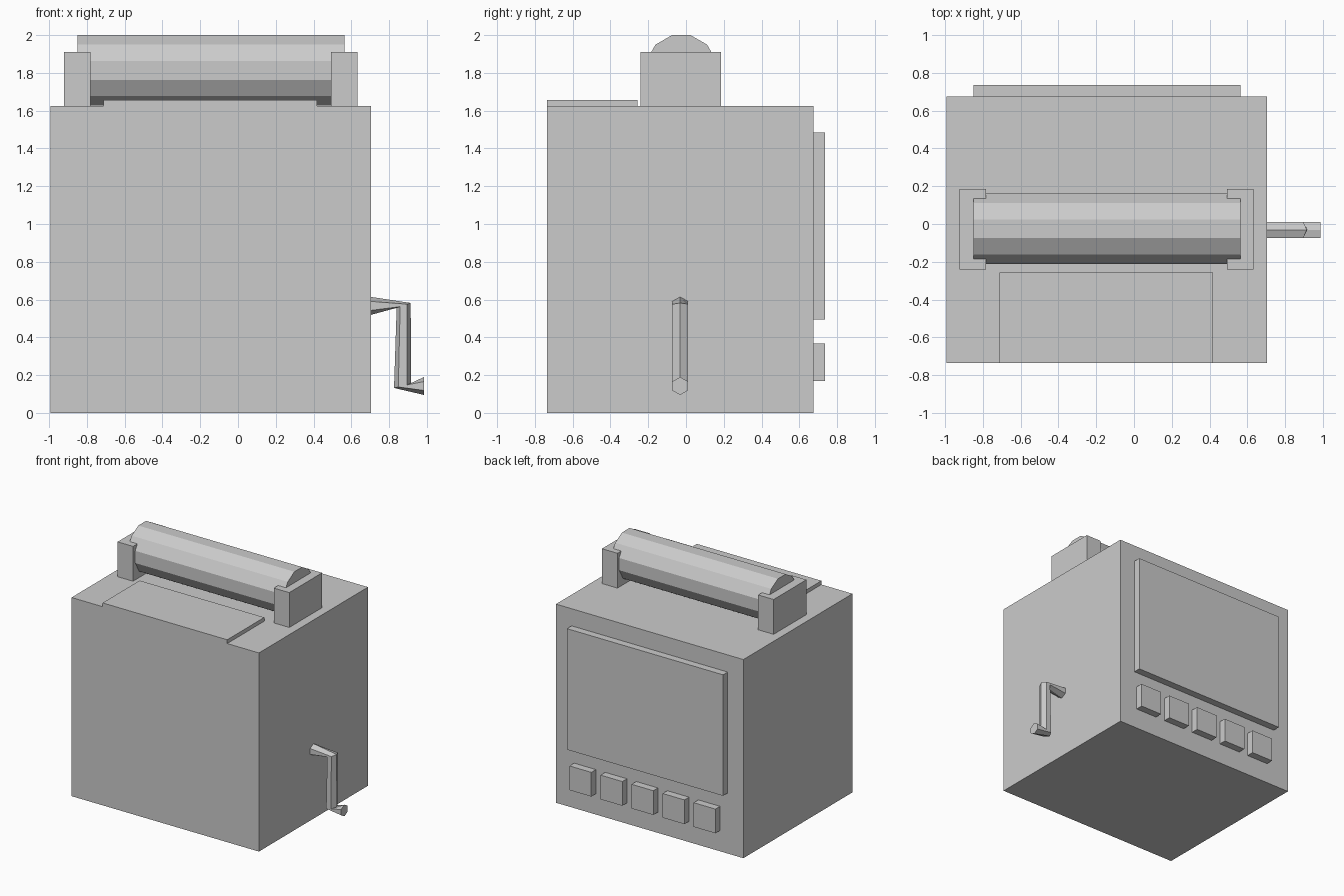
import bpy, bmesh, math
from mathutils import Vector

if "Cube" in bpy.data.objects:
    bpy.data.objects.remove(bpy.data.objects["Cube"])


def finish(name, bm):
    bmesh.ops.recalc_face_normals(bm, faces=bm.faces)
    mesh = bpy.data.meshes.new(name)
    bm.to_mesh(mesh)
    bm.free()
    obj = bpy.data.objects.new(name, mesh)
    bpy.context.collection.objects.link(obj)
    return obj


def box(name, lo, hi):
    lo, hi = Vector(lo), Vector(hi)
    bm = bmesh.new()
    bmesh.ops.create_cube(bm, size=1)
    for v in bm.verts:
        v.co = (lo + hi) / 2 + v.co * (hi - lo)
    return finish(name, bm)


def loft(name, rings):
    """Skin a list of equal-sized point rings and cap both ends."""
    bm = bmesh.new()
    loops = [[bm.verts.new(p) for p in ring] for ring in rings]
    n = len(loops[0])
    for a, b in zip(loops, loops[1:]):
        for i in range(n):
            j = (i + 1) % n
            bm.faces.new((a[i], a[j], b[j], b[i]))
    bm.faces.new(loops[0])
    bm.faces.new(loops[-1])
    return finish(name, bm)


# Main housing
TOP, BACK = 1.625, 0.675
box("body", (-0.992, -0.735, 0), (0.704, BACK, TOP))

# Paper tray on top, along the front edge
box("tray", (-0.711, -0.735, TOP), (0.417, -0.256, 1.656))

# Screen and row of five buttons on the back
box("screen", (-0.85, BACK, 0.495), (0.563, 0.735, 1.485))
for i in range(5):
    x = 0.54 - 0.281 * i
    box(f"button_{i + 1}", (x - 0.197, BACK, 0.17), (x, 0.735, 0.368))

# Twelve-sided roller with flat top
R = 0.193
roller = []
for x in (-0.85, 0.563):
    roller.append([(x, -0.025 + R * math.cos(a), 1.813 + R * math.sin(a))
                   for a in (math.radians(15 + 30 * k) for k in range(12))])
loft("roller", roller)

# Roller holders
for side, x in (("left", -0.922), ("right", 0.492)):
    box(f"{side}_holder", (x, -0.24, TOP), (x + 0.14, 0.184, 1.91))

# Hexagonal crank: each ring is given by its lower and upper points (x, z)
path = [((0.704, 0.519), (0.704, 0.614)), ((0.84, 0.556), (0.914, 0.582)),
        ((0.826, 0.132), (0.917, 0.153)), ((0.985, 0.095), (0.985, 0.19))]
hexagon = [(1, 0), (0.75, 1), (0.25, 1), (0, 0), (0.25, -1), (0.75, -1)]
crank = []
for (x0, z0), (x1, z1) in path:
    crank.append([(x0 + (x1 - x0) * t, -0.031 + 0.042 * s, z0 + (z1 - z0) * t)
                  for t, s in [(1, 0), (0.75, 1), (0.25, 1), (0, 0), (0.25, -1), (0.75, -1)]])
loft("crank", crank)
